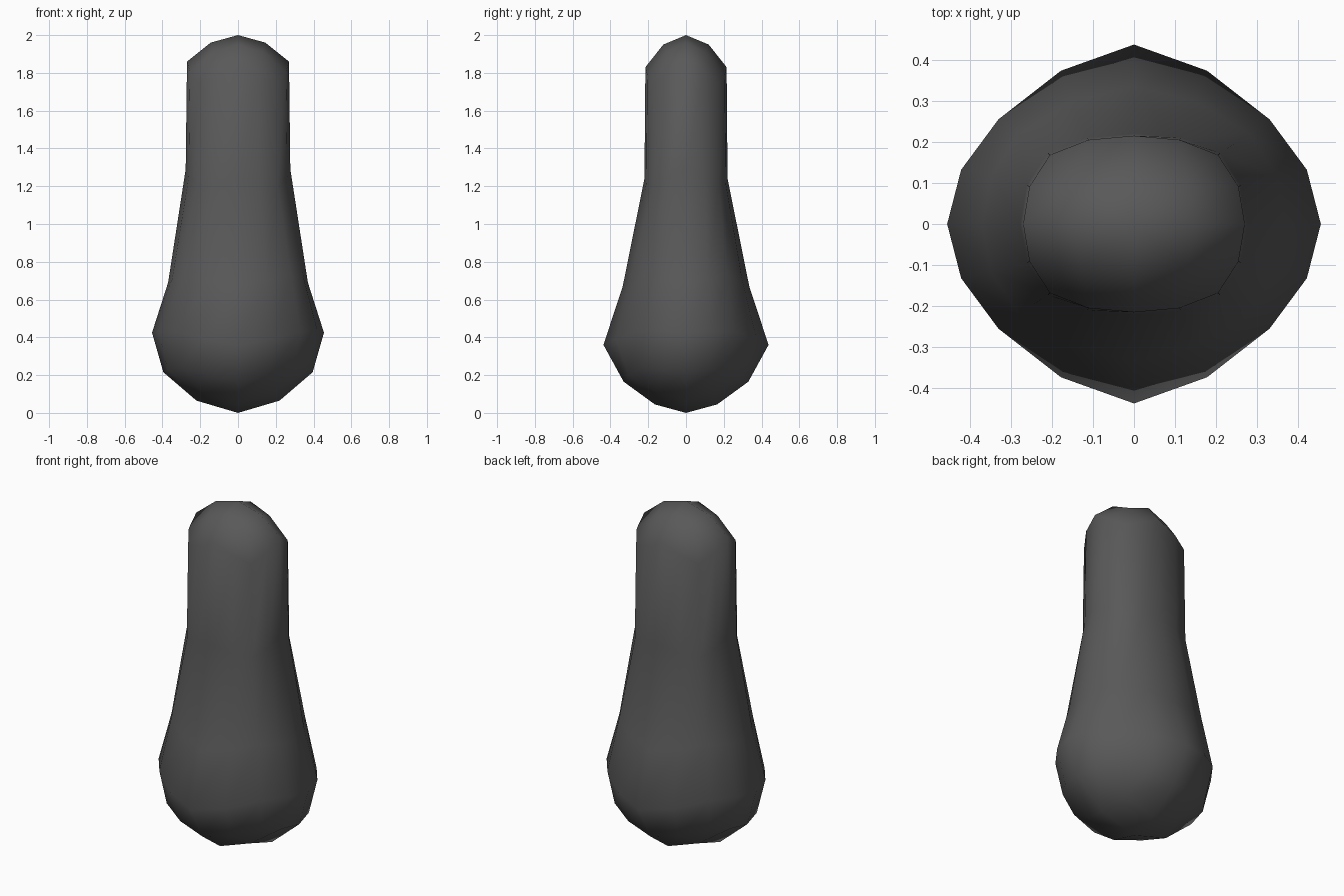
import bpy, bmesh
from mathutils import Vector

if "Cube" in bpy.data.objects:
    bpy.data.objects.remove(bpy.data.objects["Cube"])

# Each ring: side point (x, z), front point (y, z), diagonal point (x, y, z)
rings = [
    ((.395, .215), (.33, .165), (.30, .23, .24)),     # underside rim
    ((.455, .425), (.437, .36), (.33, .255, .43)),    # widest ring
    ((.37, .69), (.335, .67), (.28, .22, .73)),       # taper
    ((.277, 1.29), (.22, 1.24), (.21, .173, 1.20)),   # neck start
    ((.27, 1.86), (.215, 1.83), (.205, .168, 1.75)),  # top rim
]
bottom_cap = ((.22, .065), (.165, .045), (.185, .15, .105))
top_cap = ((.145, 1.96), (.12, 1.95), (.13, .105, 1.91))


def loop8(side, front, diag):
    """Mirror the quarter points into a closed loop of eight."""
    a, e, (cx, cy, cz) = side, front, diag
    return [Vector(p) for p in (
        (a[0], 0, a[1]), (cx, cy, cz), (0, e[0], e[1]), (-cx, cy, cz),
        (-a[0], 0, a[1]), (-cx, -cy, cz), (0, -e[0], e[1]), (cx, -cy, cz))]


def loop16(pts):
    """Round the loop by adding a curved midpoint to each side."""
    out = []
    for i in range(8):
        p, a, b, n = (pts[(i + k) % 8] for k in (-1, 0, 1, 2))
        out += [a, (9 * (a + b) - p - n) / 16]
    return out


bm = bmesh.new()


def add(pts):
    return [bm.verts.new(p) for p in pts]


# Side wall
loops = [add(loop16(loop8(*r))) for r in rings]
for lo, hi in zip(loops, loops[1:]):
    for i in range(16):
        j = (i + 1) % 16
        bm.faces.new((lo[i], lo[j], hi[j], hi[i]))

# Grid caps at both ends
for outer, cap, z in ((loops[0], bottom_cap, 0), (loops[-1], top_cap, 2)):
    inner = add(loop8(*cap))
    mid = bm.verts.new((0, 0, z))
    for q in range(4):
        a, c, e = (inner[(2 * q + k) % 8] for k in range(3))
        o = [outer[(4 * q + k) % 16] for k in range(5)]
        for f in ((mid, a, c, e), (a, o[0], o[1], c),
                  (c, o[1], o[2], o[3]), (c, o[3], o[4], e)):
            bm.faces.new(f)

bmesh.ops.recalc_face_normals(bm, faces=bm.faces[:])
for f in bm.faces:
    f.smooth = True

mesh = bpy.data.meshes.new("bulb_body")
bm.to_mesh(mesh)
bm.free()
body = bpy.data.objects.new("bulb_body", mesh)
bpy.context.collection.objects.link(body)

# Dark grey finish
mat = bpy.data.materials.new("dark_grey")
mat.diffuse_color = (.1, .1, .1, 1)
mat.use_nodes = True
mat.node_tree.nodes["Principled BSDF"].inputs["Base Color"].default_value = mat.diffuse_color
mesh.materials.append(mat)
